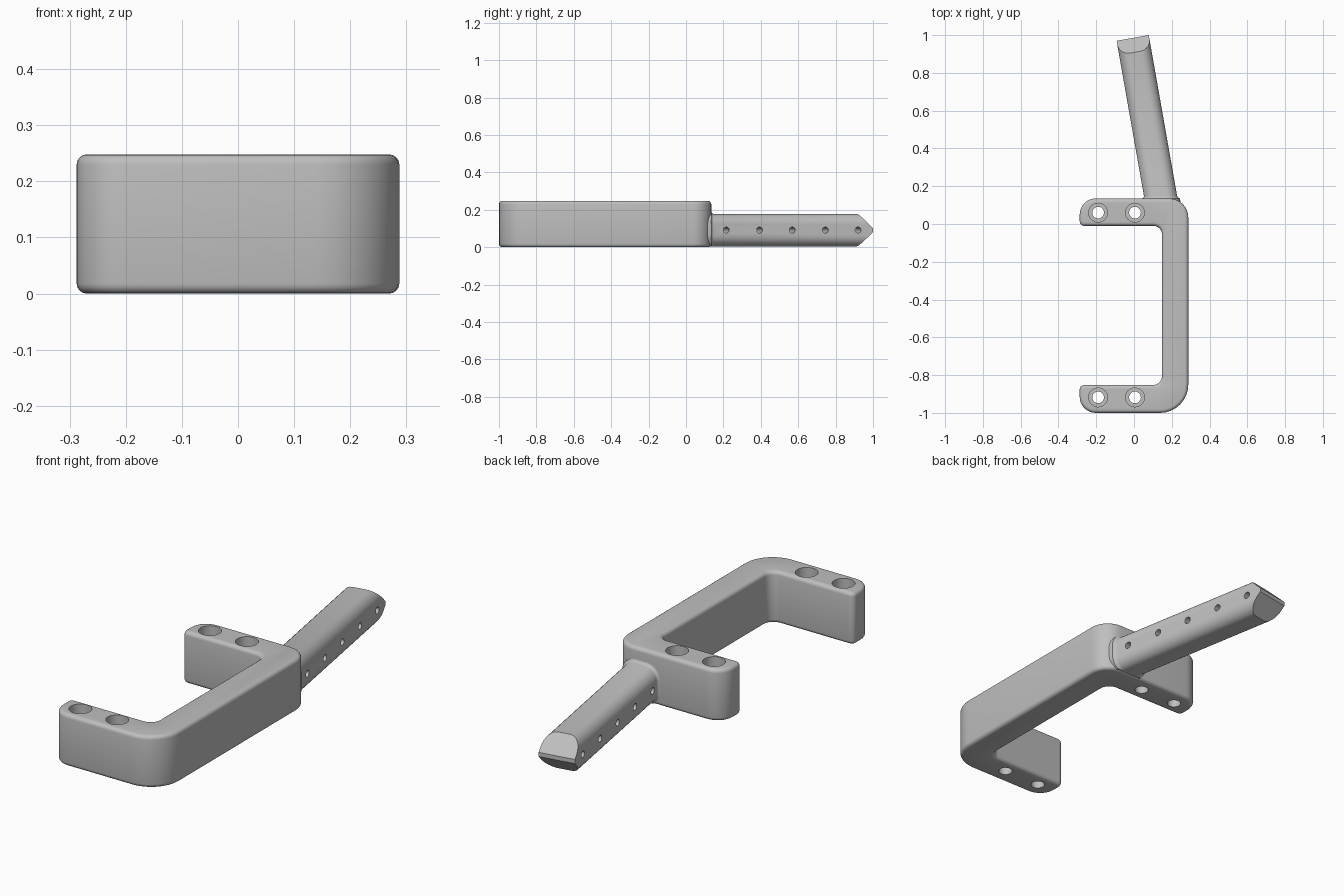
import bpy, bmesh, math
from mathutils import Vector

if "Cube" in bpy.data.objects:
    bpy.data.objects.remove(bpy.data.objects["Cube"])

grey = bpy.data.materials.new("light_grey")
grey.diffuse_color = (0.52, 0.52, 0.52, 1)
grey.use_nodes = True
grey.node_tree.nodes["Principled BSDF"].inputs["Base Color"].default_value = grey.diffuse_color


def make_object(name, bm):
    bmesh.ops.recalc_face_normals(bm, faces=bm.faces)
    mesh = bpy.data.meshes.new(name)
    bm.to_mesh(mesh)
    bm.free()
    mesh.materials.append(grey)
    obj = bpy.data.objects.new(name, mesh)
    bpy.context.collection.objects.link(obj)
    return obj


def rounded(corners, steps):
    """Outline with each (x, y, radius) corner replaced by an arc."""
    pts = []
    for i, (x, y, r) in enumerate(corners):
        c = Vector((x, y))
        a = (Vector(corners[i - 1][:2]) - c).normalized()
        b = (Vector(corners[(i + 1) % len(corners)][:2]) - c).normalized()
        centre = c + (a + b) * r
        for k in range(steps + 1):
            t = math.pi / 2 * k / steps
            pts.append(centre - b * r * math.cos(t) - a * r * math.sin(t))
    return pts


def cylinder(name, start, end, radius):
    """Hidden cutter between two points."""
    start, end = Vector(start), Vector(end)
    bm = bmesh.new()
    bmesh.ops.create_cone(bm, cap_ends=True, segments=32, radius1=radius,
                          radius2=radius, depth=(end - start).length)
    turn = (end - start).to_track_quat('Z', 'Y').to_matrix().to_4x4()
    bmesh.ops.transform(bm, matrix=turn, verts=bm.verts)
    bmesh.ops.translate(bm, vec=(start + end) / 2, verts=bm.verts)
    return make_object(name, bm)


def cut(obj, cutters):
    for c in cutters:
        mod = obj.modifiers.new("cut", 'BOOLEAN')
        mod.operation = 'DIFFERENCE'
        mod.solver = 'EXACT'
        mod.object = c


def finish(obj, cutters):
    """Apply modifiers, remove the cutters and shade smooth with sharp edges."""
    bpy.ops.object.select_all(action='DESELECT')
    obj.select_set(True)
    bpy.context.view_layer.objects.active = obj
    for mod in list(obj.modifiers):
        bpy.ops.object.modifier_apply(modifier=mod.name)
    for c in cutters:
        bpy.data.objects.remove(c)
    bpy.ops.object.shade_smooth_by_angle(angle=math.radians(32))


# U-shaped bracket
HEIGHT = 0.248
outline = rounded([(-0.2875, -1.0, 0.085), (0.2875, -1.0, 0.15),
                   (0.2875, 0.135, 0.1), (-0.2875, 0.135, 0.085),
                   (-0.2875, -0.01, 0.025), (0.148, -0.01, 0.045),
                   (0.148, -0.852, 0.045), (-0.2875, -0.852, 0.025)], 8)
bm = bmesh.new()
base = bm.faces.new([bm.verts.new((p.x, p.y, 0)) for p in outline])
walls = bmesh.ops.extrude_face_region(bm, geom=[base])
bmesh.ops.translate(bm, vec=(0, 0, HEIGHT),
                    verts=[v for v in walls['geom'] if isinstance(v, bmesh.types.BMVert)])
bracket = make_object("bracket", bm)
bevel = bracket.modifiers.new("rounded_edges", 'BEVEL')
bevel.width = 0.018
bevel.segments = 4
bevel.limit_method = 'ANGLE'
bevel.angle_limit = math.radians(60)

# Counterbored screw holes in both arms
cutters = []
for x in (-0.19, 0.005):
    for y in (0.06, -0.918):
        cutters.append(cylinder("screw_hole", (x, y, -0.1), (x, y, 0.4), 0.031))
        cutters.append(cylinder("counterbore", (x, y, 0.08), (x, y, 0.4), 0.05))
cut(bracket, cutters)
finish(bracket, cutters)

# Angled stem with a small flare where it meets the bracket
ANGLE = math.radians(10)
along = Vector((-math.sin(ANGLE), math.cos(ANGLE), 0))
across = Vector((math.cos(ANGLE), math.sin(ANGLE), 0))
up = Vector((0, 0, 1))
tip = Vector((-0.007, 0.985, 0.0915))
HALF = 0.0865


def section(grow):
    h = HALF + grow
    r = 0.058 + grow
    return rounded([(-h, -h, r), (h, -h, r), (h, h, r), (-h, h, r)], 8)


bm = bmesh.new()
rings = []
for y, grow in ((0.11, 0.012), (0.135, 0.012), (0.138, 0.006), (0.142, 0.002),
                (0.148, 0.0), (1.05, 0.0)):
    ring = []
    for p in section(grow):
        s = (y - tip.y - p.x * across.y) / along.y
        co = tip + across * p.x + along * s + up * p.y
        co.z = max(co.z, 0.004)
        ring.append(bm.verts.new(co))
    rings.append(ring)
for a, b in zip(rings, rings[1:]):
    for i in range(len(a)):
        j = (i + 1) % len(a)
        bm.faces.new((a[i], a[j], b[j], b[i]))
bm.faces.new(rings[0])
bm.faces.new(rings[-1])

# Wedge-shaped blunt tip
for point, normal in ((tip, along), (tip + up * 0.01, along + up),
                      (tip - up * 0.01, along - up)):
    geom = bm.verts[:] + bm.edges[:] + bm.faces[:]
    bmesh.ops.bisect_plane(bm, geom=geom, plane_co=point,
                           plane_no=normal.normalized(), clear_outer=True)
    rim = [e for e in bm.edges if e.is_boundary]
    bmesh.ops.holes_fill(bm, edges=rim, sides=0)
stem = make_object("stem", bm)

# Row of cross holes through the stem
cutters = []
for y in (0.2, 0.378, 0.553, 0.73, 0.905):
    c = tip + along * ((y - tip.y) / along.y)
    cutters.append(cylinder("cross_hole", c - across * 0.2, c + across * 0.2, 0.016))
cut(stem, cutters)
finish(stem, cutters)
